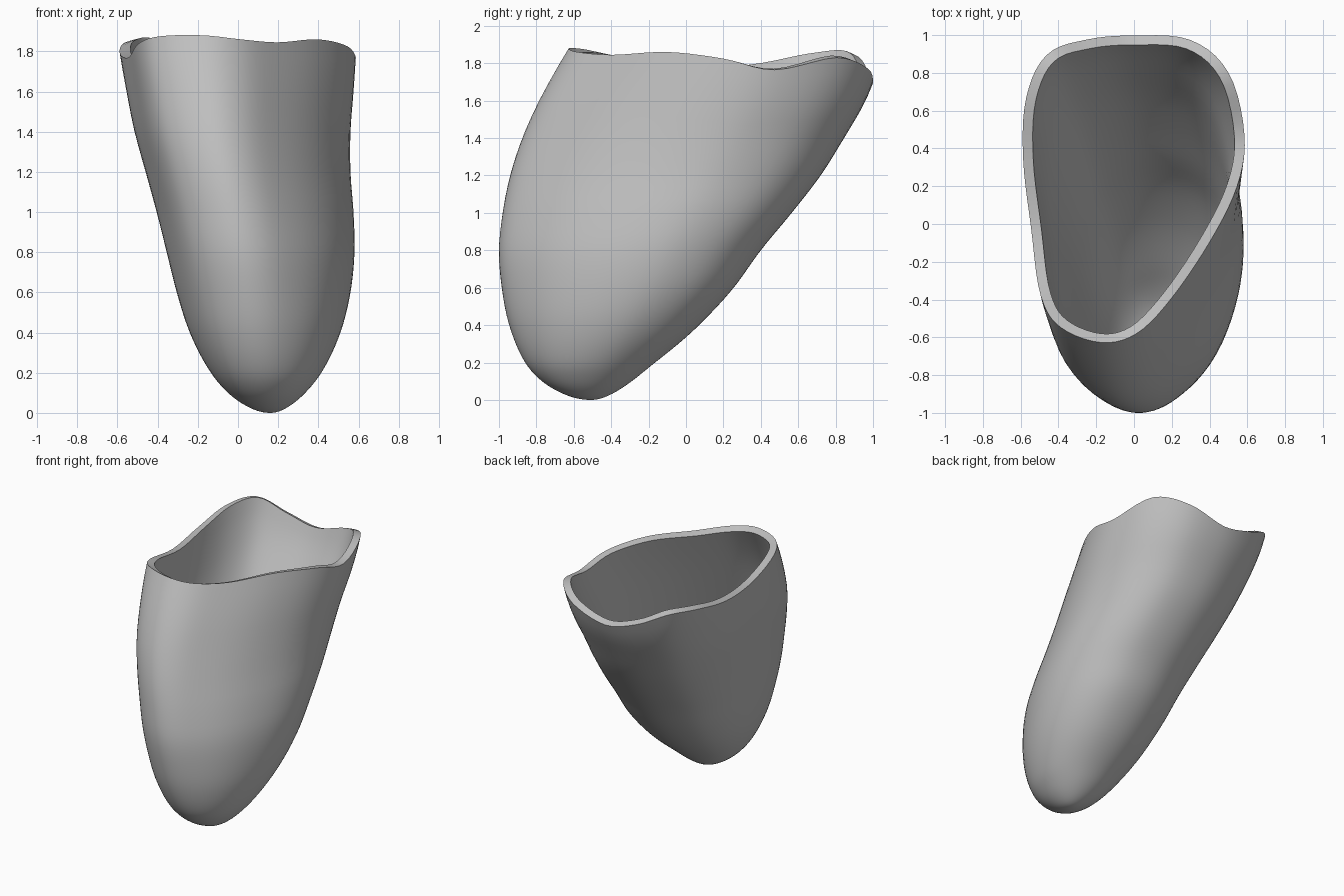
import bpy
import bmesh
from mathutils import Vector

if "Cube" in bpy.data.objects:
    bpy.data.objects.remove(bpy.data.objects["Cube"], do_unlink=True)

TOP = 1.8       # nominal rim height
RINGS = 44
STEPS = 5       # samples between outline points
WALL = 0.054

# Height, then x min, x max, y min, y max of the shell there
EXTENTS = [
    (0.0, .16, .16, -.51, -.51),
    (.03, .05, .25, -.65, -.40),
    (.1, -.05, .335, -.77, -.29),
    (.2, -.135, .415, -.86, -.165),
    (.4, -.24, .51, -.945, .07),
    (.6, -.305, .56, -.985, .255),
    (.8, -.355, .58, -1, .40),
    (1.0, -.405, .575, -.98, .565),
    (1.2, -.46, .56, -.94, .72),
    (1.4, -.515, .56, -.875, .845),
    (1.6, -.555, .575, -.785, .96),
    (1.8, -.59, .588, -.675, 1.035),
    (1.9, -.60, .588, -.615, 1.05),
]

# Opening outline in a unit box, with the rim height at each point
OUTLINE = [
    (0, 1, 1.69), (.51, .94, 1.77), (.85, .72, 1.83), (1, .36, 1.765),
    (.93, .01, 1.825), (.68, -.36, 1.86), (.34, -.70, 1.845), (.03, -.93, 1.86),
    (-.29, -1, 1.88), (-.65, -.90, 1.875), (-.83, -.68, 1.84), (-.93, -.23, 1.77),
    (-1, .2, 1.785), (-.96, .56, 1.84), (-.78, .82, 1.85), (-.43, .95, 1.75),
]


def closed_spline(points, steps):
    """Catmull-Rom samples through a closed loop of points."""
    pts = [Vector(p) for p in points]
    n = len(pts)
    out = []
    for i in range(n):
        a, b, c, d = (pts[(i + k) % n] for k in (-1, 0, 1, 2))
        for s in range(steps):
            t = s / steps
            out.append(b + (c - a) * (t / 2)
                       + (a * 2 - b * 5 + c * 4 - d) * (t * t / 2)
                       + (b * 3 - a - c * 3 + d) * (t ** 3 / 2))
    return out


def extents(z):
    """Smoothly interpolate the extents in the root of the height."""
    w = max(z, 0) ** .5
    keys = [row[0] ** .5 for row in EXTENTS]
    last = len(keys) - 1
    i = max(k for k in range(last) if keys[k] <= w)
    h = keys[i + 1] - keys[i]
    t = min((w - keys[i]) / h, 1)

    def slope(k, col):
        lo, hi = max(k - 1, 0), min(k + 1, last)
        return (EXTENTS[hi][col] - EXTENTS[lo][col]) / (keys[hi] - keys[lo])

    result = []
    for col in range(1, 5):
        p, q = EXTENTS[i][col], EXTENTS[i + 1][col]
        smooth = t * t * (3 - 2 * t)
        result.append(p + (q - p) * smooth
                      + h * t * (1 - t) ** 2 * slope(i, col)
                      - h * t * t * (1 - t) * slope(i + 1, col))
    return result


def unit_range(values):
    lo, hi = min(values), max(values)
    return [(v - lo) / (hi - lo) for v in values]


rim = closed_spline(OUTLINE, STEPS)
count = len(rim)

# Shell: oval rings that turn into the egg-shaped opening
bm = bmesh.new()
tip = bm.verts.new((EXTENTS[0][1], EXTENTS[0][3], 0))
rings = []
for r in range(1, RINGS + 1):
    level = (r / RINGS) ** 2
    blend = level ** .6
    flat = []
    for p in rim:
        egg = Vector((p.x, p.y))
        flat.append(egg.normalized().lerp(egg, blend))
    us = unit_range([f.x for f in flat])
    vs = unit_range([f.y for f in flat])
    ring = []
    for u, v, p in zip(us, vs, rim):
        z = TOP * level + (p.z - TOP) * level ** 4
        x0, x1, y0, y1 = extents(z)
        ring.append(bm.verts.new((x0 + (x1 - x0) * u, y0 + (y1 - y0) * v, z)))
    rings.append(ring)

for i in range(count):
    j = (i + 1) % count
    bm.faces.new((tip, rings[0][i], rings[0][j]))
    for low, high in zip(rings, rings[1:]):
        bm.faces.new((low[i], high[i], high[j], low[j]))

# Make every face point outwards
bmesh.ops.recalc_face_normals(bm, faces=bm.faces)
if tip.link_faces[0].normal.z > 0:
    bmesh.ops.reverse_faces(bm, faces=bm.faces)

mesh = bpy.data.meshes.new("socket_shell")
bm.to_mesh(mesh)
bm.free()
shell = bpy.data.objects.new("socket_shell", mesh)
bpy.context.collection.objects.link(shell)

# One plain grey
grey = bpy.data.materials.new("plain_grey")
grey.use_nodes = True
colour = (.52, .52, .52, 1)
grey.diffuse_color = colour
grey.node_tree.nodes["Principled BSDF"].inputs["Base Color"].default_value = colour
mesh.materials.append(grey)

# Wall thickness with a crisp rim
bpy.ops.object.select_all(action="DESELECT")
shell.select_set(True)
bpy.context.view_layer.objects.active = shell
wall = shell.modifiers.new("wall", "SOLIDIFY")
wall.thickness = WALL
wall.offset = -1
wall.use_even_offset = True
bpy.ops.object.modifier_apply(modifier=wall.name)
bpy.ops.object.shade_smooth_by_angle(angle=.7)
